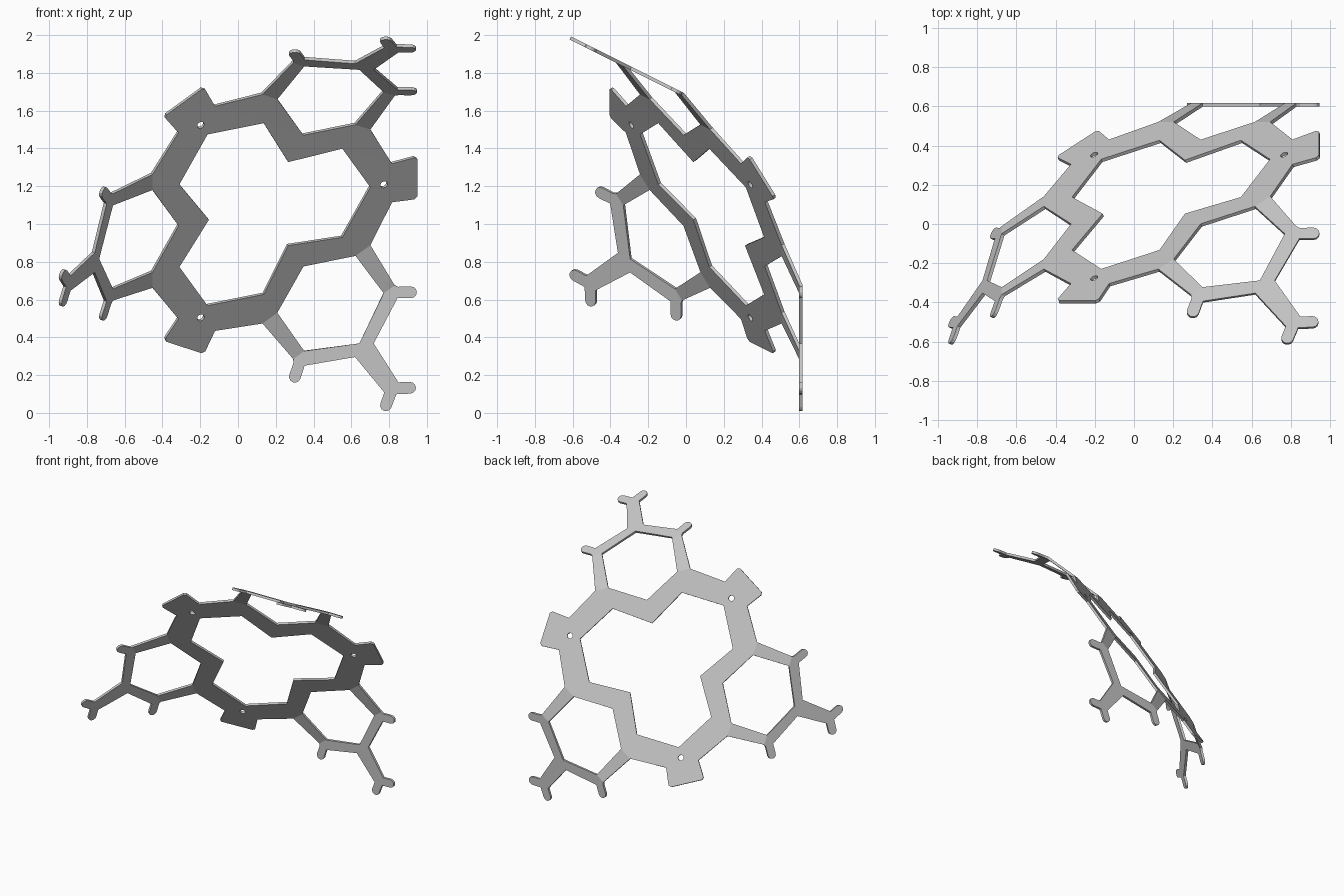
import bpy, bmesh, math
from mathutils import Vector, Matrix

if "Cube" in bpy.data.objects:
    bpy.data.objects.remove(bpy.data.objects["Cube"])

# Colour
grey = bpy.data.materials.new("plain_grey")
grey.use_nodes = True
colour = (0.55, 0.55, 0.55, 1)
grey.diffuse_color = colour
grey.node_tree.nodes["Principled BSDF"].inputs["Base Color"].default_value = colour

# Tilted frame: the three-fold axis leans away from +y by the icosahedral angle
lean, turn = math.radians(37.38), math.radians(36)
centre = Vector((0.123, 0.137, 1.083))
side = Vector((-math.cos(turn), 0, -math.sin(turn)))
down = Vector((math.sin(turn), 0, -math.cos(turn)))
back = Vector((0, 1, 0))
axis = back * math.cos(lean) - down * math.sin(lean)
out = down * math.cos(lean) + back * math.sin(lean)
ARM_Y = 0.608


def on_ring(a, b):
    return centre + out * a + side * b


def on_arm(c, b):
    base = side * centre.dot(side) + back * ARM_Y
    return base + down * c + side * b


def on_spoke(r, t):
    """Ring-plane point at radius r on the 60 degree spoke, offset t to the arm."""
    s, c = math.sin(math.pi / 3), 0.5
    return on_ring(r * c + t * s, r * s - t * c)


def finger(c, b, radius=0.031, steps=6):
    """Rounded end of a finger pointing outwards."""
    start = math.radians(54 + 90)
    angles = [start - math.pi * i / steps for i in range(steps + 1)]
    return [on_arm(c + radius * math.cos(t), b + radius * math.sin(t)) for t in angles]


# Corners shared by neighbouring panels
notch_in, notch_out = on_ring(0.30, 0), on_ring(0.472, 0)
bend_in = on_ring(0.467, 0.257)
fold_in, fold_out = on_ring(0.62, 0.256), on_ring(0.62, 0.353)
leg_in, leg_out = on_arm(-0.06, 0.26), on_arm(-0.06, 0.332)

# Ring panel with half a tab and half a screw hole
hole = [on_spoke(0.692 + 0.02 * math.cos(math.pi * i / 8),
                 0.02 * math.sin(math.pi * i / 8)) for i in range(9)]
tab = [on_spoke(0.738, 0.12), on_spoke(0.866, 0.13),
       on_spoke(0.882, 0.115), on_spoke(0.882, 0)]
ring_panel = [bend_in, fold_in, fold_out] + tab + hole + [on_spoke(0.615, 0)]

# Arm panel with a side finger and half of the forked tip
arm_panel = ([leg_in, leg_out, on_arm(-0.042, 0.342)] + finger(0.022, 0.38)
             + [on_arm(0.005, 0.304), on_arm(0.125, 0.061), on_arm(0.368, 0.046)]
             + finger(0.428, 0.079) + [on_arm(0.413, 0), on_arm(0.08, 0)])

panels = [[notch_in, notch_out, fold_in, bend_in], ring_panel,
          [fold_in, fold_out, leg_out, leg_in], arm_panel]

# Mirror each panel across the arm, then repeat three times about the axis
bm = bmesh.new()
for k in range(3):
    spin = Matrix.Rotation(k * math.tau / 3, 3, axis)
    for mirrored in (False, True):
        for panel in panels:
            points = []
            for p in panel:
                q = p - centre
                if mirrored:
                    q = q - side * (2 * q.dot(side))
                points.append(bm.verts.new(centre + spin @ q))
            bm.faces.new(points)
bmesh.ops.remove_doubles(bm, verts=bm.verts, dist=0.0005)
bmesh.ops.recalc_face_normals(bm, faces=bm.faces)
bmesh.ops.triangulate(bm, faces=bm.faces)

mesh = bpy.data.meshes.new("folded_frame")
bm.to_mesh(mesh)
bm.free()
mesh.materials.append(grey)
frame = bpy.data.objects.new("folded_frame", mesh)
bpy.context.collection.objects.link(frame)

# Sheet thickness
solid = frame.modifiers.new("thickness", "SOLIDIFY")
solid.thickness = 0.018
solid.offset = 0
solid.use_even_offset = True
